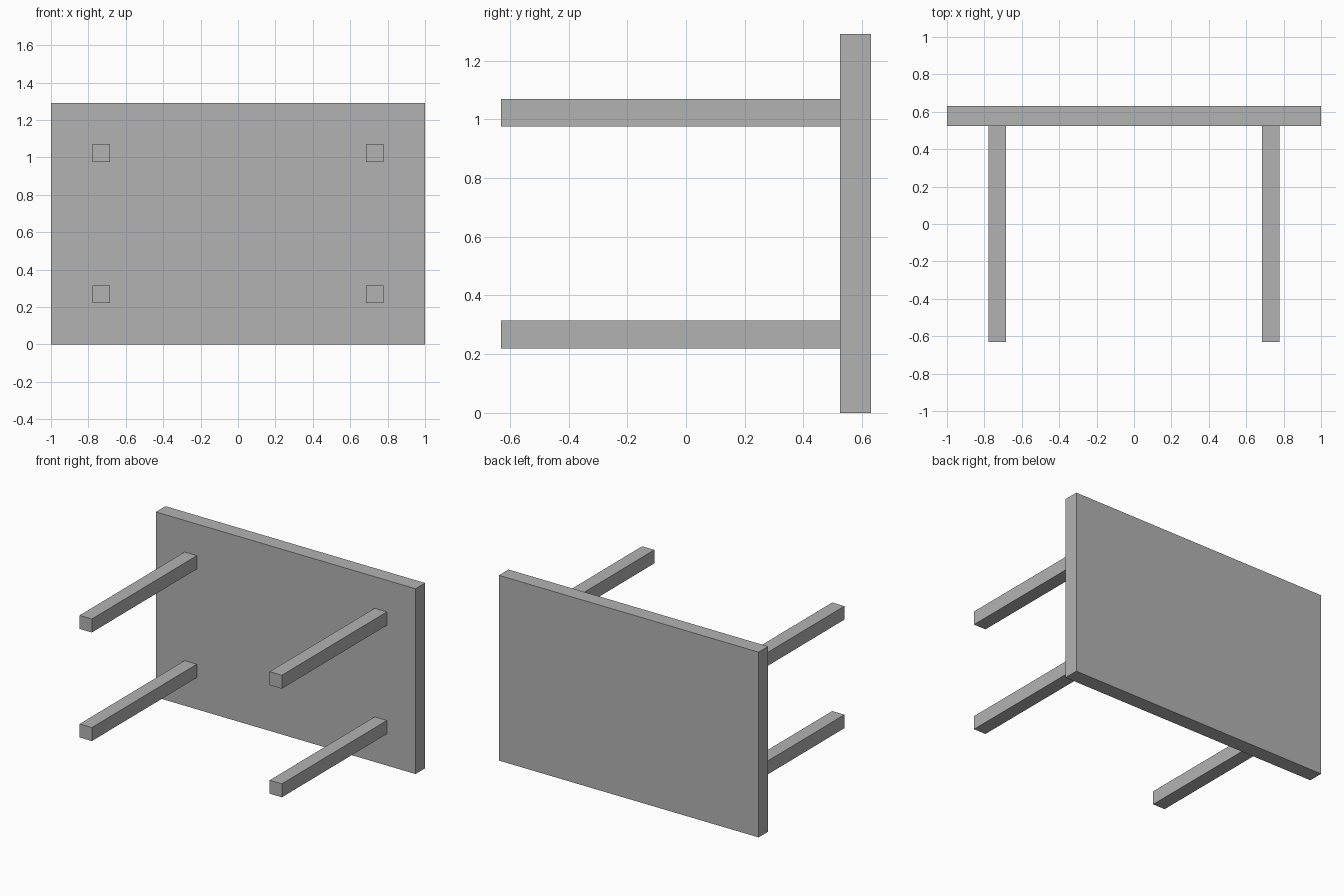
import bpy

cube = bpy.data.objects.get("Cube")
if cube:
    bpy.data.objects.remove(cube, do_unlink=True)

# Single plain grey finish
grey = bpy.data.materials.new("plain_grey")
grey.use_nodes = True
colour = (0.45, 0.45, 0.45, 1)
grey.diffuse_color = colour
grey.node_tree.nodes["Principled BSDF"].inputs["Base Color"].default_value = colour


def box(name, centre, size):
    bpy.ops.mesh.primitive_cube_add(size=1, location=centre)
    obj = bpy.context.object
    obj.name = name
    obj.scale = size
    bpy.ops.object.transform_apply(location=False, rotation=False, scale=True)
    obj.data.materials.append(grey)
    return obj


# Table lying on its long edge: the top is an upright slab at the back
HEIGHT = 1.29
BACK, INNER, FRONT = 0.63, 0.525, -0.63
box("table_top", (0, (BACK + INNER) / 2, HEIGHT / 2), (2, BACK - INNER, HEIGHT))

# Four square legs reaching forward from the slab
LEG = 0.094
for side, x in (("left", 0.732), ("right", -0.732)):
    for level, dz in (("upper", 0.378), ("lower", -0.378)):
        box(f"{level}_{side}_leg", (x, (INNER + FRONT) / 2, HEIGHT / 2 + dz),
            (LEG, INNER - FRONT, LEG))
